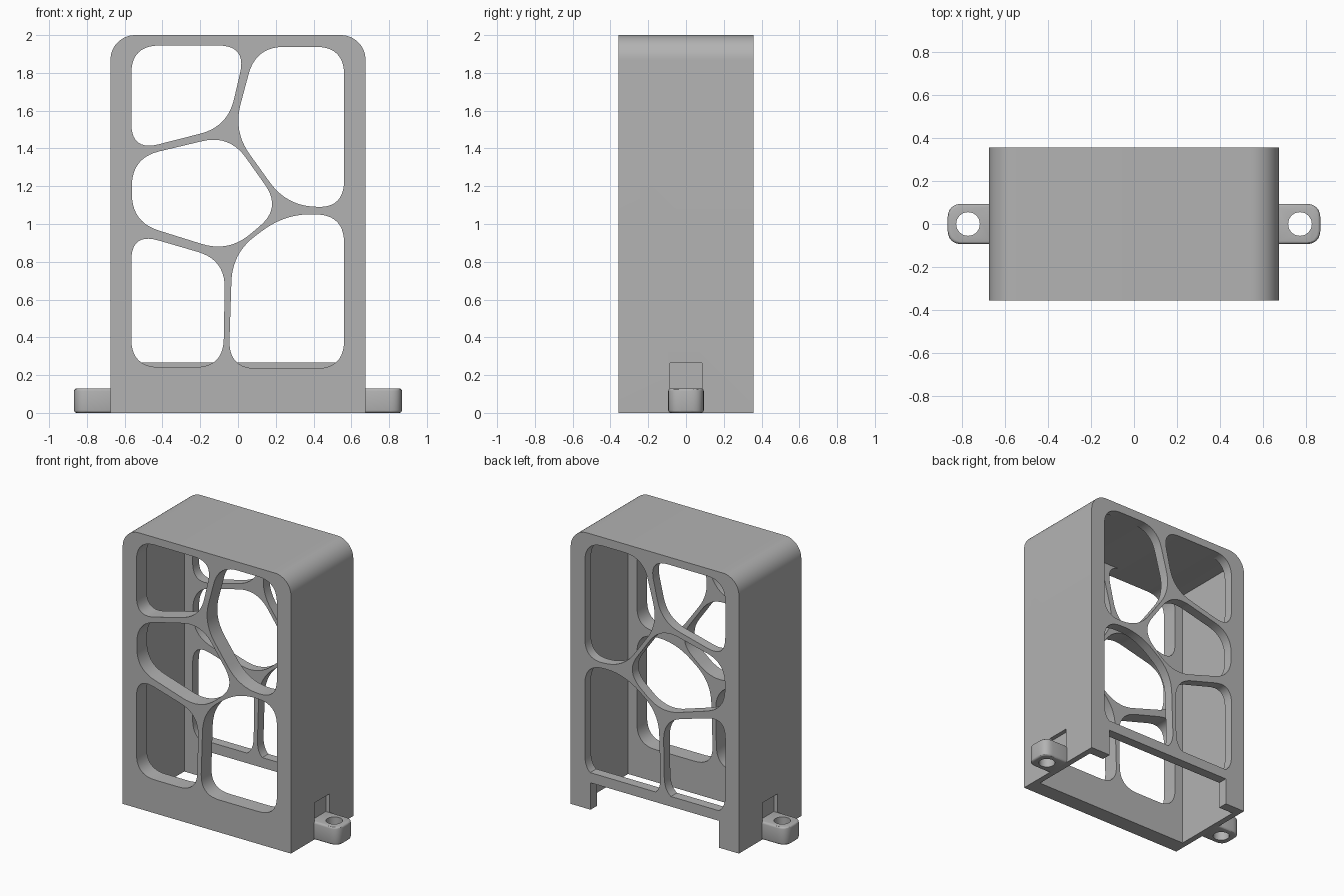
import bpy, bmesh, math
from mathutils import Vector

if "Cube" in bpy.data.objects:
    bpy.data.objects.remove(bpy.data.objects["Cube"])

grey = bpy.data.materials.new("plain grey")
grey.use_nodes = True
GREY = (0.45, 0.45, 0.45, 1)
grey.diffuse_color = GREY
grey.node_tree.nodes["Principled BSDF"].inputs["Base Color"].default_value = GREY


def round_corners(points, radii, steps=10):
    """Closed outline with each corner blended by a quadratic curve."""
    pts = [Vector(p) for p in points]
    out = []
    for i, p in enumerate(pts):
        r = radii[i] if isinstance(radii, list) else radii
        if r == 0:
            out.append(p)
            continue
        before, after = pts[i - 1] - p, pts[(i + 1) % len(pts)] - p
        a = p + before.normalized() * min(r, before.length * 0.47)
        b = p + after.normalized() * min(r, after.length * 0.47)
        for k in range(steps + 1):
            t = k / steps
            out.append(a * (1 - t) ** 2 + p * 2 * t * (1 - t) + b * t * t)
    return out


def arc(cx, cy, r, start, end, steps=12):
    angles = [math.radians(start + (end - start) * k / steps) for k in range(steps + 1)]
    return [(cx + r * math.cos(a), cy + r * math.sin(a)) for a in angles]


def extrude(name, outline, low, high, axis):
    """Prism from a 2D outline, extruded along y or z."""
    bm = bmesh.new()
    place = (lambda p: (p[0], low, p[1])) if axis == "y" else (lambda p: (p[0], p[1], low))
    face = bm.faces.new([bm.verts.new(place(p)) for p in outline])
    moved = bmesh.ops.extrude_face_region(bm, geom=[face])["geom"]
    shift = Vector((0, high - low, 0) if axis == "y" else (0, 0, high - low))
    bmesh.ops.translate(bm, vec=shift, verts=[v for v in moved if isinstance(v, bmesh.types.BMVert)])
    bmesh.ops.recalc_face_normals(bm, faces=bm.faces)
    mesh = bpy.data.meshes.new(name)
    bm.to_mesh(mesh)
    bm.free()
    mesh.materials.append(grey)
    obj = bpy.data.objects.new(name, mesh)
    bpy.context.collection.objects.link(obj)
    return obj


def box(name, x0, x1, y0, y1, z0, z1):
    return extrude(name, [(x0, y0), (x1, y0), (x1, y1), (x0, y1)], z0, z1, "z")


def bake(obj):
    """Replace the mesh by its modified result."""
    bpy.context.view_layer.update()
    graph = bpy.context.evaluated_depsgraph_get()
    mesh = bpy.data.meshes.new_from_object(obj.evaluated_get(graph))
    obj.modifiers.clear()
    obj.data = mesh


def combine(obj, tool, operation="DIFFERENCE"):
    mod = obj.modifiers.new("combine", "BOOLEAN")
    mod.operation, mod.solver, mod.object = operation, "EXACT", tool
    bake(obj)
    bpy.data.objects.remove(tool)


def smooth(obj):
    bpy.ops.object.select_all(action="DESELECT")
    obj.select_set(True)
    bpy.context.view_layer.objects.active = obj
    bpy.ops.object.shade_smooth_by_angle(angle=math.radians(30))


W, D, R = 0.675, 0.357, 0.13

# Housing: rounded top, hollow, open underneath
profile = [(-W, 0), (W, 0)] + arc(W - R, 2 - R, R, 0, 90) + arc(R - W, 2 - R, R, 90, 180)
housing = extrude("housing", profile, -D, D, "y")
combine(housing, box("cavity", -0.632, 0.632, -0.24, 0.287, -0.1, 1.94))

# Organic windows through front and back
cells = [
    [(-.565, 1.945), (.045, 1.945), (-.055, 1.515), (-.565, 1.385)],
    [(.095, 1.938), (.562, 1.938), (.562, 1.083), (.255, 1.1), (-.025, 1.49)],
    [(-.562, 1.35), (-.045, 1.473), (.23, 1.085), (-.05, .85), (-.562, 1.01)],
    [(-.565, .955), (-.068, .81), (-.078, .242), (-.565, .242)],
    [(-.03, .845), (.25, 1.055), (.562, 1.047), (.562, .235), (-.05, .235)],
]
for cell in cells:
    combine(housing, extrude("window", round_corners(cell, 0.15), -0.5, 0.5, "y"))

# Back sill and the cable opening below it
combine(housing, box("sill", -0.6, 0.6, 0.287, D, 0.15, 0.268), "UNION")
combine(housing, box("opening", -0.515, 0.515, 0.26, 0.5, -0.1, 0.195))

# Screw clearance recess and mounting tab on each side
for side, label in ((1, "left"), (-1, "right")):
    a, b = sorted((side * 0.645, side * 0.8))
    combine(housing, box("recess", a, b, -0.085, 0.085, 0.128, 0.265))

    outline = [(side * 0.648, -0.094), (side * 0.868, -0.094),
               (side * 0.868, 0.094), (side * 0.648, 0.094)]
    tab = extrude(label + "_mounting_tab", round_corners(outline, [0, .07, .07, 0], 8), 0, 0.13, "z")
    bevel = tab.modifiers.new("soft edge", "BEVEL")
    bevel.width, bevel.segments, bevel.limit_method = 0.014, 3, "ANGLE"
    bevel.angle_limit = math.radians(50)
    bake(tab)
    combine(tab, extrude("hole", arc(side * 0.773, 0, 0.055, 0, 348.75, 31), -0.1, 0.3, "z"))
    smooth(tab)

smooth(housing)
